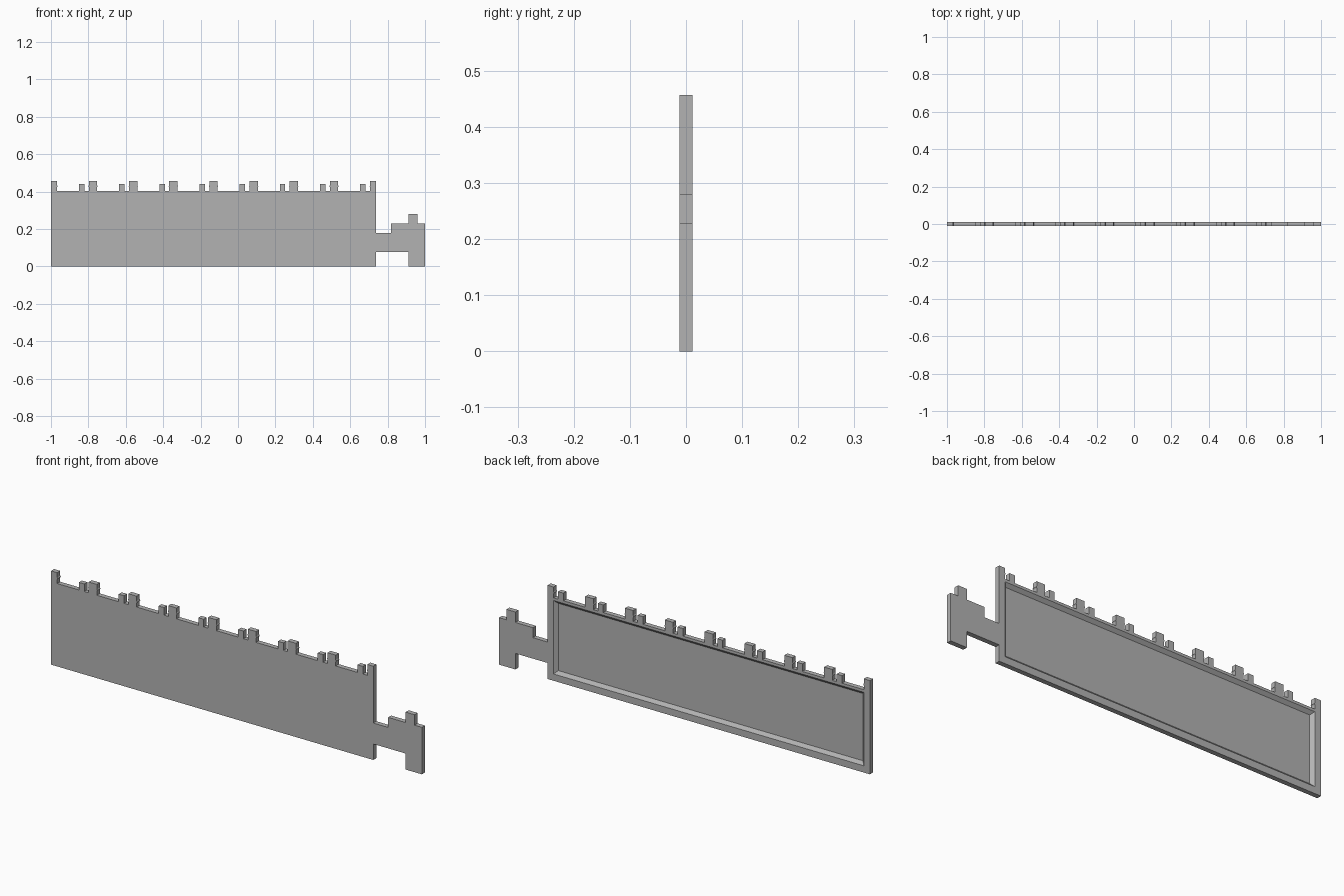
import bpy, bmesh

cube = bpy.data.objects.get("Cube")
if cube:
    bpy.data.objects.remove(cube, do_unlink=True)

HALF = 0.0117                     # half thickness
TOP, SMALL, TALL = 0.404, 0.441, 0.457
LEFT, RIGHT = -1.0, 0.738         # ends of the main panel
PITCH = 0.2147                    # spacing of the teeth

grey = bpy.data.materials.new("plain grey")
grey.use_nodes = True
grey.diffuse_color = (0.45, 0.45, 0.45, 1)
grey.node_tree.nodes["Principled BSDF"].inputs["Base Color"].default_value = (0.45, 0.45, 0.45, 1)


def make_object(name, bm):
    bmesh.ops.recalc_face_normals(bm, faces=bm.faces)
    mesh = bpy.data.meshes.new(name)
    bm.to_mesh(mesh)
    bm.free()
    mesh.materials.append(grey)
    obj = bpy.data.objects.new(name, mesh)
    bpy.context.collection.objects.link(obj)
    return obj


def nub(x, side):
    """Tiny snap ridge on the side of a tall tooth, listed upwards."""
    return [(x, 0.424), (x + side * 0.003, 0.429), (x, 0.434)]


def tooth(x0, x1, height, ridged=False):
    rise = nub(x0, -1) if ridged else []
    fall = nub(x1, 1)[::-1] if ridged else []
    return [(x0, TOP)] + rise + [(x0, height), (x1, height)] + fall + [(x1, TOP)]


# Outline: left post, then pairs of short and tall teeth, then right post
outline = [(LEFT, 0), (LEFT, TALL), (-0.967, TALL)] + nub(-0.967, 1)[::-1] + [(-0.967, TOP)]
for i in range(8):
    shift = i * PITCH
    outline += tooth(-0.85 + shift, -0.821 + shift, SMALL)
    if i < 7:
        outline += tooth(-0.797 + shift, -0.753 + shift, TALL, True)
outline += [(0.706, TOP)] + nub(0.706, -1) + [(0.706, TALL), (RIGHT, TALL)]

# Outline: key-shaped arm at the right end
outline += [(RIGHT, 0.18), (0.818, 0.18), (0.818, 0.229), (0.912, 0.229),
            (0.912, 0.28), (0.96, 0.28), (0.96, 0.229), (1, 0.229),
            (1, 0), (0.912, 0), (0.912, 0.078), (RIGHT, 0.078), (RIGHT, 0)]

# Extrude the outline into a thin plate
bm = bmesh.new()
face = bm.faces.new([bm.verts.new((x, -HALF, z)) for x, z in outline])
extruded = bmesh.ops.extrude_face_region(bm, geom=[face])
moved = [v for v in extruded["geom"] if isinstance(v, bmesh.types.BMVert)]
bmesh.ops.translate(bm, verts=moved, vec=(0, 2 * HALF, 0))
panel = make_object("toothed_panel", bm)

# Sloped-wall recess in the back
bm = bmesh.new()
rings = []
for y, inset in ((-0.003, 0.015), (2 * HALF, -0.012)):
    x0, x1, z0, z1 = -0.967 + inset, 0.706 - inset, 0.033 + inset, 0.391 - inset
    rings.append([bm.verts.new((x, y, z)) for x, z in ((x0, z0), (x1, z0), (x1, z1), (x0, z1))])
for ring in rings:
    bm.faces.new(ring)
for i in range(4):
    j = (i + 1) % 4
    bm.faces.new((rings[0][i], rings[0][j], rings[1][j], rings[1][i]))
cutter = make_object("recess_cutter", bm)
cutter.hide_render = True

cut = panel.modifiers.new("back recess", "BOOLEAN")
cut.operation = "DIFFERENCE"
cut.solver = "EXACT"
cut.object = cutter
bpy.context.view_layer.objects.active = panel
bpy.ops.object.modifier_apply(modifier=cut.name)
bpy.data.objects.remove(cutter, do_unlink=True)
